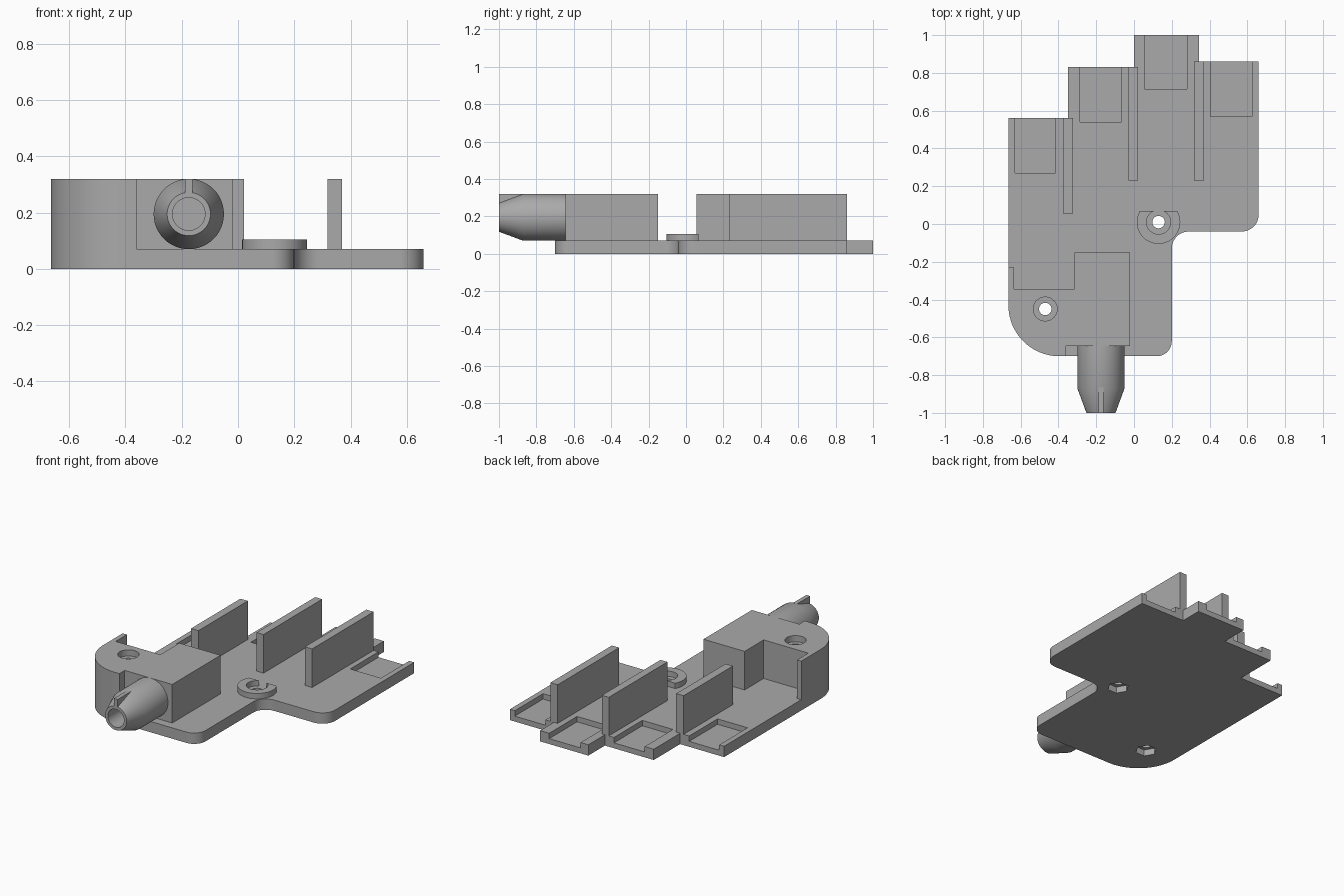
import bpy, bmesh, math
from mathutils import Matrix

if "Cube" in bpy.data.objects:
    bpy.data.objects.remove(bpy.data.objects["Cube"])

PLATE, TOP = 0.07, 0.32

grey = bpy.data.materials.new("plain grey")
grey.diffuse_color = (0.4, 0.4, 0.4, 1)
grey.use_nodes = True
grey.node_tree.nodes["Principled BSDF"].inputs["Base Color"].default_value = grey.diffuse_color


def finish(name, bm):
    bmesh.ops.recalc_face_normals(bm, faces=bm.faces)
    me = bpy.data.meshes.new(name)
    bm.to_mesh(me)
    bm.free()
    me.materials.append(grey)
    ob = bpy.data.objects.new(name, me)
    bpy.context.collection.objects.link(ob)
    return ob


def prism(name, pts, z0, z1):
    bm = bmesh.new()
    face = bm.faces.new([bm.verts.new((x, y, z0)) for x, y in pts])
    new = bmesh.ops.extrude_face_region(bm, geom=[face])["geom"]
    verts = [v for v in new if isinstance(v, bmesh.types.BMVert)]
    bmesh.ops.translate(bm, verts=verts, vec=(0, 0, z1 - z0))
    return finish(name, bm)


def box(name, x0, x1, y0, y1, z0, z1):
    return prism(name, [(x0, y0), (x1, y0), (x1, y1), (x0, y1)], z0, z1)


def arc(cx, cy, r, a0, a1, n=12):
    angles = [math.radians(a0 + (a1 - a0) * i / n) for i in range(n + 1)]
    return [(cx + r * math.cos(a), cy + r * math.sin(a)) for a in angles]


def disc(name, cx, cy, r, z0, z1, n=40):
    return prism(name, arc(cx, cy, r, 0, 360, n)[:-1], z0, z1)


def cut(target, cutter):
    mod = target.modifiers.new("cut", "BOOLEAN")
    mod.operation, mod.solver, mod.object = "DIFFERENCE", "EXACT", cutter
    bpy.context.view_layer.objects.active = target
    bpy.ops.object.modifier_apply(modifier=mod.name)
    bpy.data.objects.remove(cutter)


# Stepped base plate with rounded front corners
plate = prism("base_plate",
              [(-0.665, 0.56)] + arc(-0.395, -0.43, 0.27, 180, 270, 20)
              + arc(0.12, -0.62, 0.08, -90, 0)
              + arc(0.29, -0.13, 0.09, 180, 90)
              + arc(0.57, 0.05, 0.09, -90, 0)
              + [(0.66, 0.86), (0.345, 0.86), (0.345, 1.0), (0, 1.0),
                 (0, 0.83), (-0.35, 0.83), (-0.35, 0.56)], 0, PLATE)

# Shallow pockets open at the back edge
for x0, x1, y0, y1 in [(-0.63, -0.415, 0.27, 0.56), (-0.285, -0.065, 0.54, 0.83),
                       (0.055, 0.28, 0.715, 1.0), (0.405, 0.625, 0.57, 0.86)]:
    cut(plate, box("cutter", x0, x1, y0, y1 + 0.05, 0.035, 0.2))

# Tall corner block with its short side wall
block = prism("corner_block",
              [(-0.36, -0.645), (-0.36, -0.7)]
              + arc(-0.395, -0.43, 0.27, 270, 180, 20)
              + [(-0.665, -0.23), (-0.635, -0.23), (-0.635, -0.345), (-0.315, -0.345),
                 (-0.315, -0.15), (-0.02, -0.15), (-0.02, -0.645)], PLATE, TOP)

# C-shaped screw boss
bx, by = 0.13, 0.01
boss = disc("screw_boss", bx, by, 0.115, PLATE, 0.105, 48)
cut(boss, box("cutter", bx - 0.2, bx + 0.2, by + 0.058, by + 0.2, 0, 0.2))
cut(boss, disc("cutter", bx, by, 0.064, 0, 0.2))

# Screw holes with hexagonal nut recesses underneath
sx, sy = -0.47, -0.45
for x, y in [(bx, by), (sx, sy)]:
    cut(plate, disc("cutter", x, y, 0.033, -0.1, 0.2, 32))
    cut(plate, disc("cutter", x, y, 0.063, -0.1, 0.04, 6))
cut(block, disc("cutter", sx, sy, 0.033, 0, 0.5, 32))
cut(block, disc("cutter", sx, sy, 0.063, TOP - 0.04, 0.5))

# Divider walls
for i, (x0, x1, y0, y1) in enumerate([(-0.375, -0.322, 0.055, 0.56),
                                      (-0.028, 0.022, 0.23, 0.83),
                                      (0.318, 0.37, 0.23, 0.86)]):
    box(f"divider_wall_{i + 1}", x0, x1, y0, y1, PLATE, TOP)

# Tapered nozzle, lathed around the y axis
profile = [(0, -0.645), (0.125, -0.645), (0.125, -0.87), (0.077, -1.0),
           (0.058, -1.0), (0.058, -0.7), (0, -0.7)]
bm = bmesh.new()
vs = [bm.verts.new((r, y, 0)) for r, y in profile]
es = [bm.edges.new(p) for p in zip(vs, vs[1:])]
bmesh.ops.spin(bm, geom=vs + es, cent=(0, 0, 0), axis=(0, 1, 0),
               angle=math.tau, steps=48, use_duplicate=False)
bmesh.ops.remove_doubles(bm, verts=bm.verts, dist=1e-4)
bmesh.ops.transform(bm, matrix=Matrix.Translation((-0.175, 0, 0.195)), verts=bm.verts)
nozzle = finish("nozzle", bm)

# Small key rib on the nozzle tip
box("nozzle_rib", -0.189, -0.162, -1.0, -0.865, 0.262, TOP)

# Smooth curved sides, keep hard edges
for ob in bpy.context.scene.objects:
    ob.select_set(True)
bpy.context.view_layer.objects.active = plate
bpy.ops.object.shade_smooth_by_angle(angle=math.radians(25))
